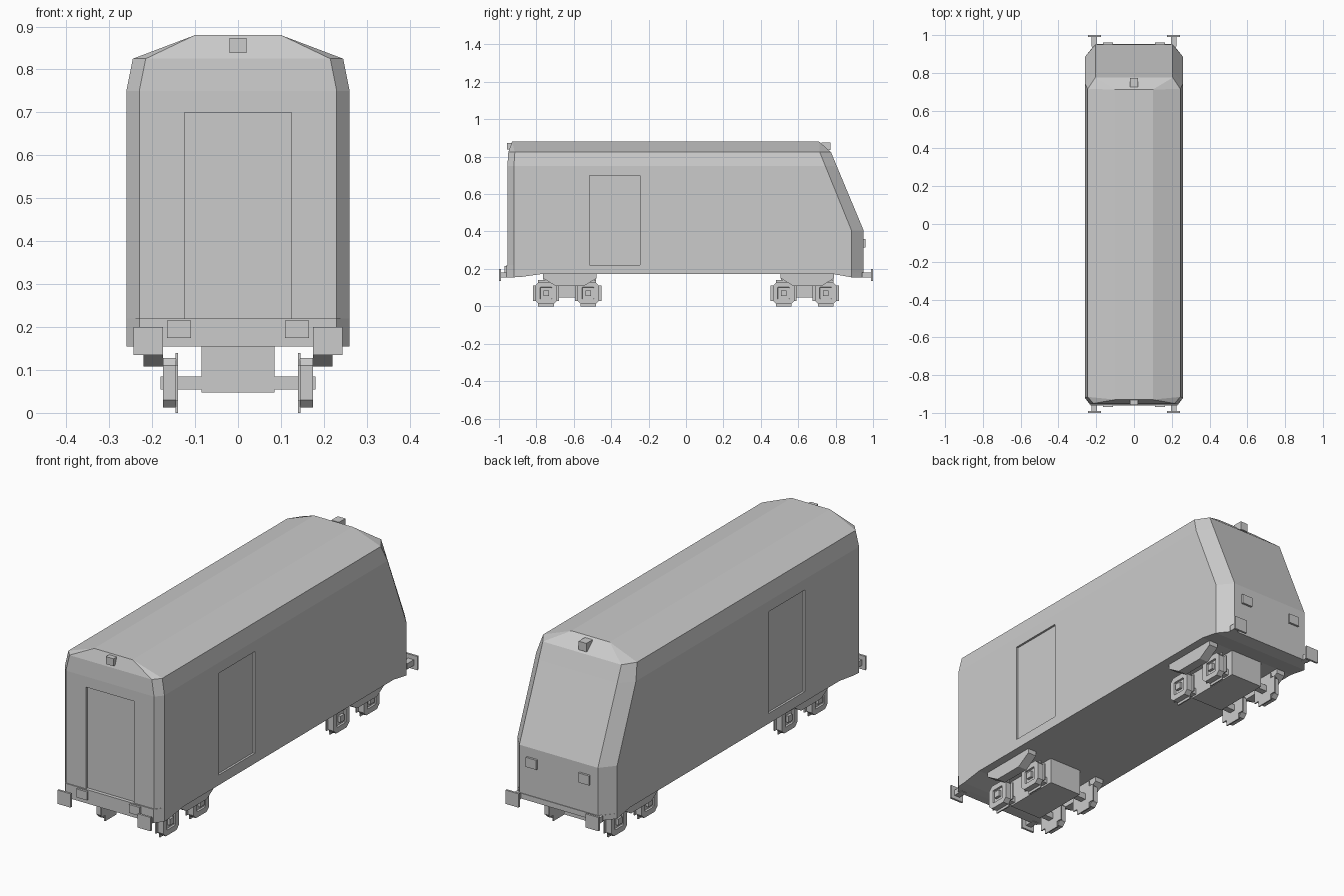
import bpy, bmesh, math
from mathutils import Matrix

if "Cube" in bpy.data.objects:
    bpy.data.objects.remove(bpy.data.objects["Cube"])

grey = bpy.data.materials.new("plain grey")
grey.diffuse_color = (0.6, 0.6, 0.6, 1)
grey.use_nodes = True
grey.node_tree.nodes["Principled BSDF"].inputs["Base Color"].default_value = grey.diffuse_color


def finish(name, bm):
    bmesh.ops.recalc_face_normals(bm, faces=bm.faces)
    me = bpy.data.meshes.new(name)
    bm.to_mesh(me)
    bm.free()
    me.materials.append(grey)
    ob = bpy.data.objects.new(name, me)
    bpy.context.collection.objects.link(ob)
    return ob


def box(name, x, y, z):
    """Box from (min, max) ranges."""
    bm = bmesh.new()
    mid = [(a + b) / 2 for a, b in (x, y, z)]
    size = [b - a for a, b in (x, y, z)]
    bmesh.ops.create_cube(bm, size=1, matrix=Matrix.Translation(mid) @ Matrix.Diagonal((*size, 1)))
    return finish(name, bm)


def pair(name, x, y, z):
    """Box on the right and its mirror on the left."""
    box(name + "_right", x, y, z)
    box(name + "_left", (-x[1], -x[0]), y, z)


def side_plate(name, profile, x0, x1, recess=None):
    """Profile in (y, z) extruded from x0 to x1, with an optional square recess in the x1 face."""
    bm = bmesh.new()
    f = bm.faces.new([bm.verts.new((x0, y, z)) for y, z in profile])
    r = bmesh.ops.extrude_face_region(bm, geom=[f])
    bmesh.ops.translate(bm, vec=(x1 - x0, 0, 0), verts=[v for v in r["geom"] if isinstance(v, bmesh.types.BMVert)])
    if recess:
        outer = [g for g in r["geom"] if isinstance(g, bmesh.types.BMFace)]
        bmesh.ops.recalc_face_normals(bm, faces=bm.faces)
        bmesh.ops.inset_region(bm, faces=outer, thickness=recess)
        bmesh.ops.inset_region(bm, faces=outer, thickness=0.002, depth=-0.008)
    return finish(name, bm)


def loft(name, levels):
    """Levels of (z, right-hand outline front to back), mirrored in x."""
    bm = bmesh.new()
    rings = []
    for z, half in levels:
        pts = half + [(-x, y) for x, y in reversed(half)]
        rings.append([bm.verts.new((x, y, z)) for x, y in pts])
    n = len(rings[0])
    for a, b in zip(rings, rings[1:]):
        for i in range(n):
            j = (i + 1) % n
            bm.faces.new((a[i], a[j], b[j], b[i]))
    bm.faces.new(rings[0])
    bm.faces.new(rings[-1])
    bmesh.ops.remove_doubles(bm, verts=bm.verts, dist=0.0001)
    return finish(name, bm)


# Body with chamfered corners, raked rear windscreen and hipped roof
lower = [(0.23, -0.955), (0.26, -0.92), (0.26, 0.885), (0.205, 0.95)]
body = loft("body", [
    (0.172, lower),
    (0.405, lower),
    (0.75, [(0.23, -0.955), (0.26, -0.92), (0.26, 0.745), (0.205, 0.806)]),
    (0.825, [(0.215, -0.95), (0.245, -0.915), (0.245, 0.715), (0.205, 0.775)]),
    (0.88, [(0.1, -0.93), (0.1, -0.93), (0.1, 0.712), (0.1, 0.712)]),
])

# Recessed doors at the front and on both sides
cutters = [
    box("front_door_cutter", (-0.125, 0.125), (-1.0, -0.943), (0.22, 0.70)),
    box("right_door_cutter", (0.25, 0.3), (-0.515, -0.245), (0.22, 0.70)),
    box("left_door_cutter", (-0.3, -0.25), (-0.515, -0.245), (0.22, 0.70)),
]
for c in cutters:
    c.hide_render = True
    c.hide_set(True)
    m = body.modifiers.new(c.name, 'BOOLEAN')
    m.object = c
    m.operation = 'DIFFERENCE'
    m.solver = 'EXACT'

# End skirts, wedge-shaped underneath
for name, s, ns, nx, y_in in (("front", -1, 0.92, 0.23, 0.775), ("rear", 1, 0.885, 0.205, 0.79)):
    bm = bmesh.new()
    end = 0.96 if s < 0 else 0.953
    top = 0.22 if s < 0 else 0.18
    for sx in (-1, 1):
        for z in (0.155, top):
            bm.verts.new((sx * nx, s * end, z))
            bm.verts.new((sx * 0.26, s * ns, z))
        bm.verts.new((sx * 0.26, s * 0.88, 0.157))
        bm.verts.new((sx * 0.26, s * y_in, 0.172))
    bmesh.ops.convex_hull(bm, input=bm.verts)
    bmesh.ops.dissolve_limit(bm, angle_limit=0.01, verts=bm.verts, edges=bm.edges)
    finish(name + "_skirt", bm)

# Lamps
pair("front_lamp", (0.11, 0.165), (-0.97, -0.955), (0.175, 0.215))
pair("rear_lamp", (0.11, 0.165), (0.945, 0.96), (0.315, 0.36))
box("front_roof_lamp", (-0.02, 0.02), (-0.957, -0.925), (0.838, 0.873))
box("rear_roof_lamp", (-0.02, 0.02), (0.725, 0.772), (0.835, 0.875))

# Buffers
for name, s in (("front", -1), ("rear", 1)):
    pair(name + "_buffer_stem", (0.195, 0.225), tuple(sorted((s * 0.94, s * 0.992))), (0.153, 0.18))
    pair(name + "_buffer_plate", (0.175, 0.243), tuple(sorted((s * 0.99, s * 1.0))), (0.135, 0.2))

# Bogies
H, C = 0.058, 0.04   # wheel half size and half flat
F, G = 0.07, 0.042   # flange half size and half arm width
octagon = [(-C, -H), (C, -H), (H, -C), (H, C), (C, H), (-C, H), (-H, C), (-H, -C)]
cross = [(-G, -F), (G, -F), (G, -G), (F, -G), (F, G), (G, G),
         (G, F), (-G, F), (-G, G), (-F, G), (-F, -G), (-G, -G)]
frame = [(-0.143, 0.175), (-0.143, 0.15), (-0.075, 0.108), (0.075, 0.108), (0.143, 0.15), (0.143, 0.175)]
for name, yc in (("front", -0.621), ("rear", 0.649)):
    box(name + "_bogie_block", (-0.085, 0.085), (yc - 0.14, yc + 0.14), (0.047, 0.175))
    for s in (-1, 1):
        side_plate(name + "_bogie_side_frame", [(yc + y, z) for y, z in frame], s * 0.175, s * 0.22)
    for dy in (-0.127, 0.098):
        y0 = yc + dy
        box(name + "_axle", (-0.18, 0.18), (y0 - 0.015, y0 + 0.015), (0.055, 0.085))
        for s in (-1, 1):
            side_plate(name + "_wheel", [(y0 + y, 0.07 + z) for y, z in octagon], s * 0.145, s * 0.175, 0.028)
            side_plate(name + "_wheel_flange", [(y0 + y, 0.07 + z) for y, z in cross], s * 0.14, s * 0.146)
